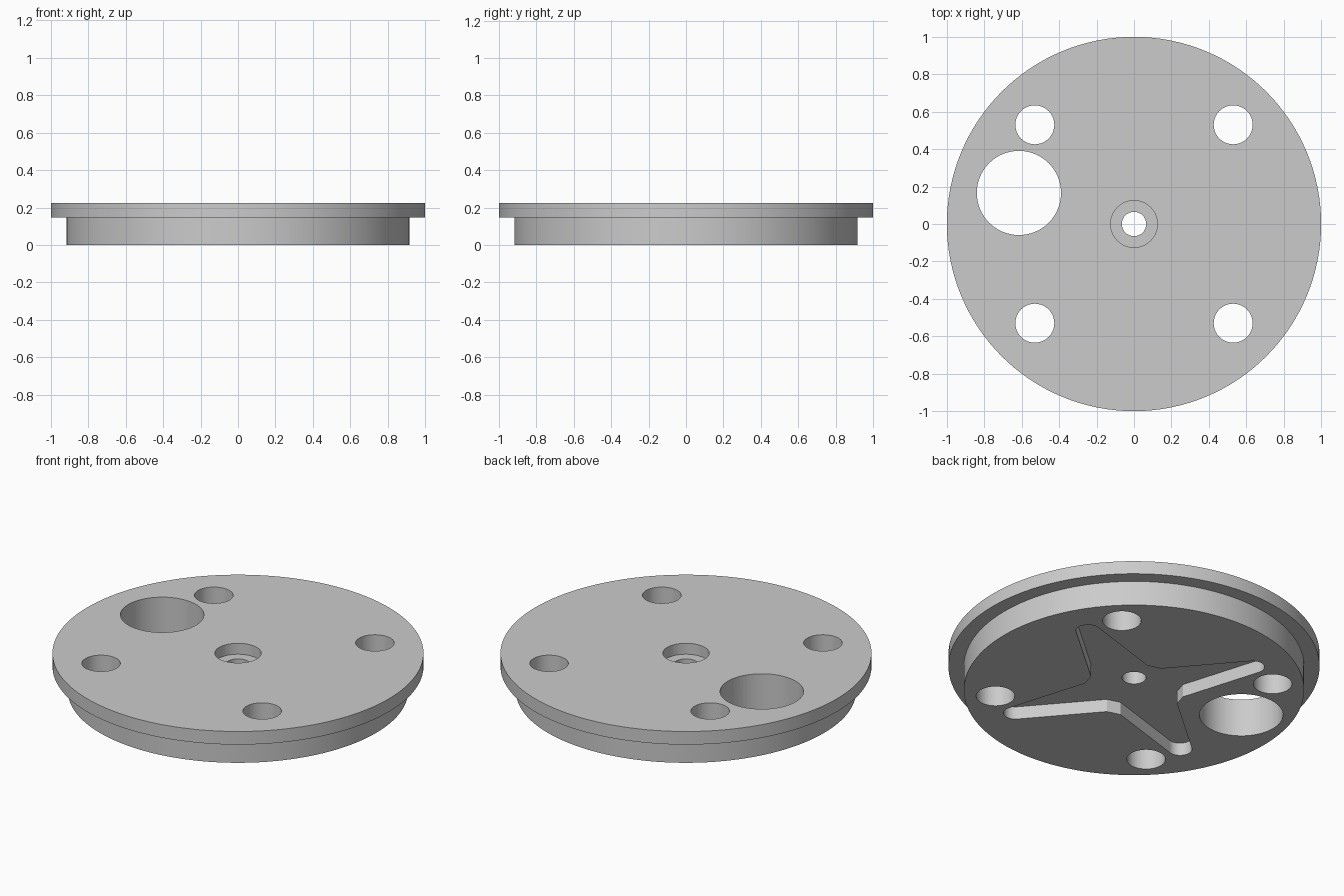
import bpy, bmesh
from math import sin, cos, pi, radians

if "Cube" in bpy.data.objects:
    bpy.data.objects.remove(bpy.data.objects["Cube"])

HEIGHT = 0.225
SEGMENTS = 128

grey = bpy.data.materials.new("plain grey")
grey.use_nodes = True
grey.diffuse_color = (0.6, 0.6, 0.6, 1)
grey.node_tree.nodes["Principled BSDF"].inputs["Base Color"].default_value = (0.6, 0.6, 0.6, 1)


def add_object(name, bm):
    bmesh.ops.recalc_face_normals(bm, faces=bm.faces)
    mesh = bpy.data.meshes.new(name)
    bm.to_mesh(mesh)
    bm.free()
    mesh.materials.append(grey)
    obj = bpy.data.objects.new(name, mesh)
    bpy.context.collection.objects.link(obj)
    return obj


def lathe(name, profile):
    """Turn a closed (radius, z) profile around the z axis."""
    bm = bmesh.new()
    rings = [[bm.verts.new((r * cos(2 * pi * i / SEGMENTS), r * sin(2 * pi * i / SEGMENTS), z))
              for r, z in profile] for i in range(SEGMENTS)]
    for i, ring in enumerate(rings):
        following = rings[(i + 1) % SEGMENTS]
        for j in range(len(profile)):
            k = (j + 1) % len(profile)
            bm.faces.new((ring[j], following[j], following[k], ring[k]))
    return add_object(name, bm)


def prism(name, outline, bottom, top):
    """Extrude a flat outline upwards."""
    bm = bmesh.new()
    face = bm.faces.new([bm.verts.new((x, y, bottom)) for x, y in outline])
    extruded = bmesh.ops.extrude_face_region(bm, geom=[face])["geom"]
    verts = [g for g in extruded if isinstance(g, bmesh.types.BMVert)]
    bmesh.ops.translate(bm, verts=verts, vec=(0, 0, top - bottom))
    return add_object(name, bm)


def circle(x, y, radius, count=64):
    return [(x + radius * cos(2 * pi * i / count), y + radius * sin(2 * pi * i / count))
            for i in range(count)]


def cross_outline(angle, tip_centre=0.685, tip_radius=0.065, root=(0.22, 0.163)):
    """Four tapered arms with round tips and chamfered inner corners."""
    arm = [(root[0], -root[1])]
    for i in range(17):
        a = radians(-82 + 164 * i / 16)
        arm.append((tip_centre + tip_radius * cos(a), tip_radius * sin(a)))
    arm.append(root)
    points = []
    for k in range(4):
        c, s = cos(angle + k * pi / 2), sin(angle + k * pi / 2)
        points += [(x * c - y * s, x * s + y * c) for x, y in arm]
    return points


def cut(target, cutter):
    mod = target.modifiers.new("cut", "BOOLEAN")
    mod.operation = "DIFFERENCE"
    mod.solver = "EXACT"
    mod.object = cutter
    bpy.context.view_layer.objects.active = target
    bpy.ops.object.modifier_apply(modifier=mod.name)
    bpy.data.objects.remove(cutter)


# Stepped disc with flange, centre bore and counterbore
disc = lathe("flanged_disc", [
    (0.065, 0), (0.917, 0), (0.917, 0.147), (1, 0.147), (1, HEIGHT),
    (0.125, HEIGHT), (0.125, 0.16), (0.065, 0.16)])

# Cross-shaped pocket in the underside
cut(disc, prism("cross_pocket_cutter", cross_outline(radians(28.8)), -0.1, 0.076))

# Four screw holes and one large opening
holes = [(sx * 0.53, sy * 0.53, 0.104) for sx in (-1, 1) for sy in (-1, 1)]
holes.append((-0.615, 0.166, 0.225))
for x, y, radius in holes:
    cut(disc, prism("hole_cutter", circle(x, y, radius), -0.1, HEIGHT + 0.1))

# Smooth round walls, sharp rims
bpy.ops.object.select_all(action="DESELECT")
disc.select_set(True)
bpy.context.view_layer.objects.active = disc
bpy.ops.object.shade_smooth_by_angle(angle=radians(30))
